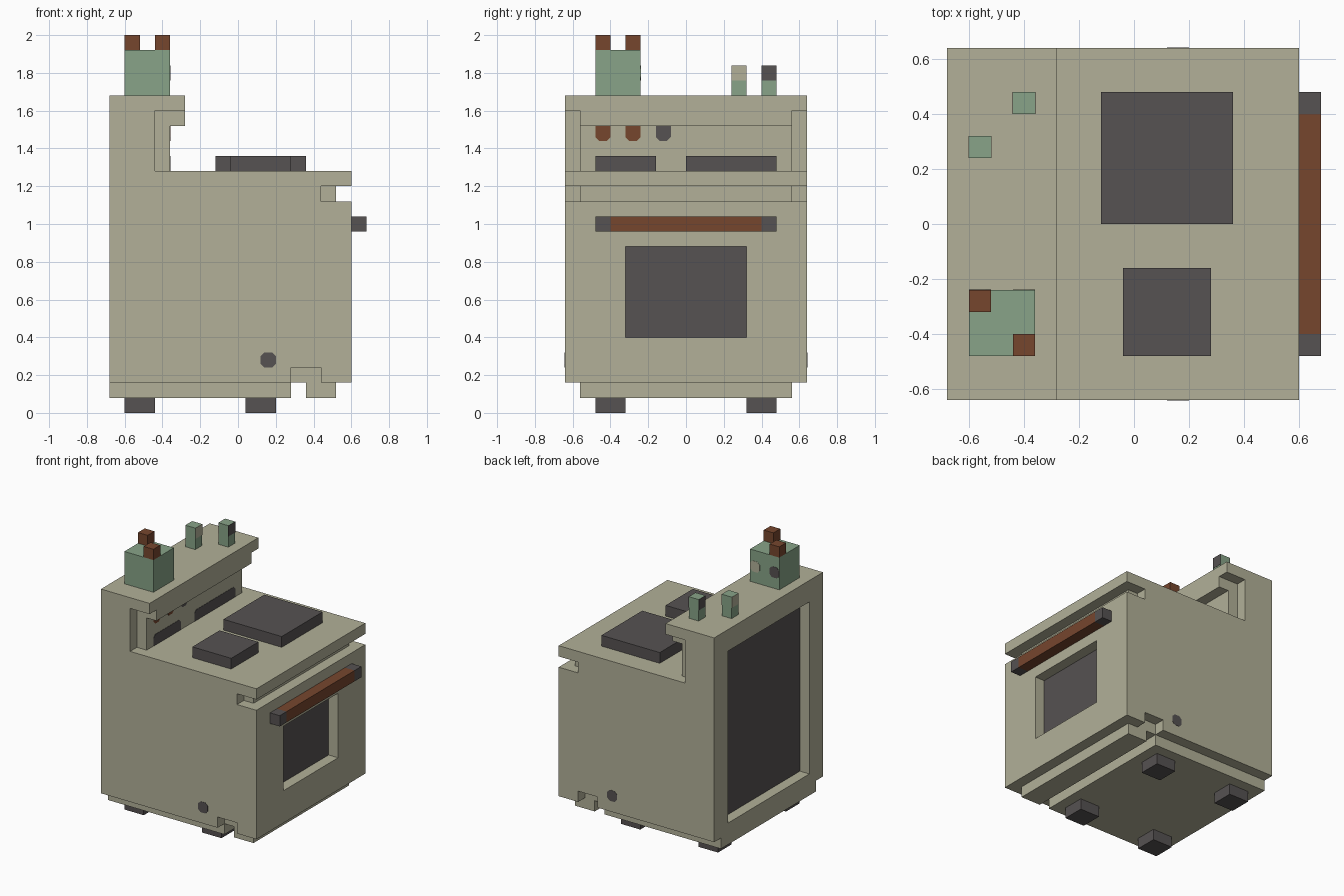
import bpy
import bmesh

default = bpy.data.objects.get("Cube")
if default:
    bpy.data.objects.remove(default, do_unlink=True)


def material(name, rgb):
    mat = bpy.data.materials.new(name)
    mat.use_nodes = True
    mat.diffuse_color = (*rgb, 1)
    mat.node_tree.nodes["Principled BSDF"].inputs["Base Color"].default_value = (*rgb, 1)
    return mat


CREAM = material("cream enamel", (0.445, 0.434, 0.314))
DARK = material("dark iron", (0.093, 0.084, 0.084))
GREEN = material("sage green", (0.246, 0.371, 0.246))
BROWN = material("rust brown", (0.181, 0.061, 0.027))


def prism(name, axis, outline, start, end, mat):
    """Extrude an outline along x (outline in y, z) or along y (outline in x, z)."""
    bm = bmesh.new()
    place = (lambda u, v: (start, u, v)) if axis == "x" else (lambda u, v: (u, start, v))
    face = bm.faces.new([bm.verts.new(place(u, v)) for u, v in outline])
    moved = bmesh.ops.extrude_face_region(bm, geom=[face])["geom"]
    step = (end - start, 0, 0) if axis == "x" else (0, end - start, 0)
    bmesh.ops.translate(bm, vec=step, verts=[g for g in moved if isinstance(g, bmesh.types.BMVert)])
    bmesh.ops.recalc_face_normals(bm, faces=bm.faces)
    mesh = bpy.data.meshes.new(name)
    bm.to_mesh(mesh)
    bm.free()
    mesh.materials.append(mat)
    obj = bpy.data.objects.new(name, mesh)
    bpy.context.collection.objects.link(obj)
    return obj


def rect(u0, u1, v0, v1, top=0.0, bottom=0.0):
    """Rectangle outline with optional chamfers on its top and bottom corners."""
    pts = []
    for u, v, c, su, sv, flip in ((u0, v0, bottom, 1, 1, 0), (u1, v0, bottom, -1, 1, 1),
                                  (u1, v1, top, -1, -1, 0), (u0, v1, top, 1, -1, 1)):
        if c:
            pair = [(u, v + sv * c), (u + su * c, v)]
            pts += pair[::-1] if flip else pair
        else:
            pts.append((u, v))
    return pts


def box(name, x, y, z, mat):
    return prism(name, "x", rect(*y, *z), *x, mat)


def decal(name, axis, outline, at, mat):
    """Thin painted plate lying on a face."""
    return prism(name, axis, outline, at - 0.002, at + 0.002, mat)


def carve(obj, cutters):
    for cutter in cutters:
        cutter.hide_render = True
        mod = obj.modifiers.new("recess", "BOOLEAN")
        mod.operation = "DIFFERENCE"
        mod.solver = "EXACT"
        mod.object = cutter
    graph = bpy.context.evaluated_depsgraph_get()
    mesh = bpy.data.meshes.new_from_object(obj.evaluated_get(graph))
    obj.modifiers.clear()
    obj.data = mesh
    for cutter in cutters:
        bpy.data.objects.remove(cutter, do_unlink=True)


# Stove body: a wide core between two thin side panels
core = [(-.68, .08), (.28, .08), (.28, .16), (.36, .16), (.36, .08), (.52, .08),
        (.52, .16), (.6, .16), (.6, 1.12), (.52, 1.12), (.52, 1.2), (.6, 1.2),
        (.6, 1.28), (-.36, 1.28), (-.36, 1.52), (-.28, 1.52), (-.28, 1.68), (-.68, 1.68)]
side = [(-.68, .16), (.28, .16), (.28, .24), (.44, .24), (.44, .16), (.6, .16),
        (.6, 1.12), (.44, 1.12), (.44, 1.2), (.6, 1.2), (.6, 1.28), (-.44, 1.28),
        (-.44, 1.6), (-.28, 1.6), (-.28, 1.68), (-.68, 1.68)]
body = prism("stove_body", "y", core, -.56, .56, CREAM)
for label, s in (("front", -1), ("back", 1)):
    prism(f"side_panel_{label}", "y", side, s * .56, s * .64, CREAM)
    decal(f"side_bolt_{label}", "y", rect(.12, .2, .24, .32, .02, .02), s * .64, DARK)

# Recessed oven window and rear panel
carve(body, [box("window_cutter", (.52, .7), (-.32, .32), (.4, .88), CREAM),
             box("rear_cutter", (-.8, -.6), (-.48, .48), (.24, 1.52), CREAM)])
decal("oven_window", "x", rect(-.32, .32, .4, .88), .52, DARK)
decal("rear_panel", "x", rect(-.48, .48, .24, 1.52), -.6, DARK)

# Oven handle
box("handle_bar", (.6, .68), (-.4, .4), (.96, 1.04), BROWN)
for label, y in (("left", -.48), ("right", .4)):
    box(f"handle_end_{label}", (.6, .68), (y, y + .08), (.96, 1.04), DARK)

# Hot plates, with vents behind them
box("small_hot_plate", (-.04, .28), (-.48, -.16), (1.28, 1.36), DARK)
box("large_hot_plate", (-.12, .36), (0, .48), (1.28, 1.36), DARK)
decal("small_vent", "x", rect(-.48, -.16, 1.28, 1.36, .02), -.36, DARK)
decal("large_vent", "x", rect(0, .48, 1.28, 1.36, .02), -.36, DARK)

# Control knobs
for i, mat in enumerate((BROWN, BROWN, DARK)):
    y = -.48 + i * .16
    decal(f"knob_{i + 1}", "x", rect(y, y + .08, 1.44, 1.52, 0, .02), -.36, mat)

# Feet
for x in (-.6, .04):
    for y in (-.48, .32):
        box("foot", (x, x + .16), (y, y + .16), (0, .08), DARK)

# Canister with two brown lid pegs and two painted spots
box("canister", (-.6, -.36), (-.48, -.24), (1.68, 1.92), GREEN)
box("lid_peg_rear", (-.6, -.52), (-.32, -.24), (1.92, 2), BROWN)
box("lid_peg_front", (-.44, -.36), (-.48, -.4), (1.92, 2), BROWN)
decal("canister_spot_light", "y", rect(-.44, -.36, 1.76, 1.84, .02, .02), -.24, CREAM)
decal("canister_spot_dark", "y", rect(-.6, -.52, 1.76, 1.84, .02, .02), -.24, DARK)

# Shakers with coloured upper labels
for label, x, y, mat in (("salt", -.6, .24, CREAM), ("pepper", -.44, .4, DARK)):
    box(f"{label}_shaker", (x, x + .08), (y, y + .08), (1.68, 1.84), GREEN)
    for face, at in (("rear", x), ("front", x + .08)):
        decal(f"{label}_label_{face}", "x", rect(y, y + .08, 1.76, 1.84), at, mat)
